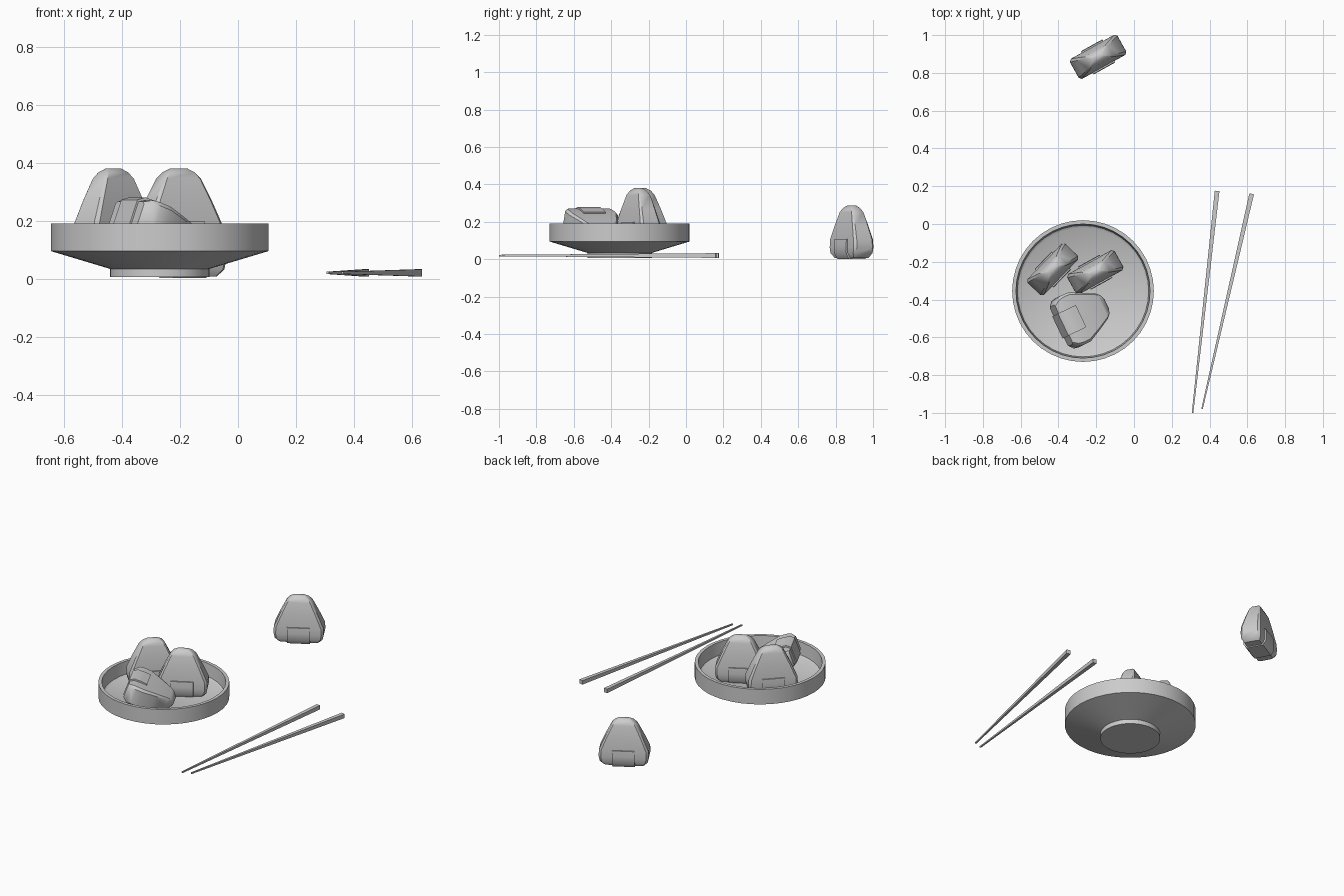
import bpy, bmesh, math
from mathutils import Matrix, Vector

if "Cube" in bpy.data.objects:
    bpy.data.objects.remove(bpy.data.objects["Cube"])


def finish(bm, name, matrix=Matrix(), angle=35):
    bmesh.ops.recalc_face_normals(bm, faces=bm.faces)
    mesh = bpy.data.meshes.new(name)
    bm.to_mesh(mesh)
    bm.free()
    ob = bpy.data.objects.new(name, mesh)
    bpy.context.collection.objects.link(ob)
    ob.matrix_world = matrix
    bpy.ops.object.select_all(action='DESELECT')
    ob.select_set(True)
    bpy.context.view_layer.objects.active = ob
    bpy.ops.object.shade_smooth_by_angle(angle=math.radians(angle))
    return ob


def loft(name, sections, matrix, chamfer=0.0):
    """Stack of chamfered rectangles: (z, half width, half thickness)."""
    bm = bmesh.new()
    rings = []
    for z, w, t in sections:
        c = chamfer * min(w, t)
        quarter = [(w, t - c), (w - c, t)] if c else [(w, t)]
        pts = []
        for sx, sy in ((1, 1), (-1, 1), (-1, -1), (1, -1)):
            q = quarter if sx * sy > 0 else quarter[::-1]
            pts += [(sx * x, sy * y, z) for x, y in q]
        rings.append([bm.verts.new(p) for p in pts])
    n = len(rings[0])
    for a, b in zip(rings, rings[1:]):
        for i in range(n):
            bm.faces.new((a[i], a[(i + 1) % n], b[(i + 1) % n], b[i]))
    bm.faces.new(rings[0])
    bm.faces.new(rings[-1])
    return finish(bm, name, matrix)


def rice_ball(tag, matrix):
    # rounded triangular body
    loft("rice_ball_" + tag, [
        (0.006, 0.115, 0.045), (0.03, 0.138, 0.059), (0.06, 0.144, 0.061),
        (0.10, 0.143, 0.060), (0.175, 0.110, 0.049), (0.25, 0.073, 0.036),
        (0.272, 0.054, 0.025), (0.286, 0.03, 0.010)], matrix, 0.22)
    # seaweed strip folded around the base
    loft("seaweed_wrap_" + tag, [
        (0.0, 0.065, 0.05), (0.025, 0.065, 0.068), (0.07, 0.065, 0.070),
        (0.105, 0.065, 0.067)], matrix)


# Plate: turned profile
profile = [(0, 0.006), (0.172, 0.006), (0.172, 0.034), (0.375, 0.095),
           (0.375, 0.19), (0.355, 0.19), (0.348, 0.112), (0.335, 0.103), (0, 0.1)]
bm = bmesh.new()
vs = [bm.verts.new((r, 0, z)) for r, z in profile]
edges = [bm.edges.new(p) for p in zip(vs, vs[1:])]
bmesh.ops.spin(bm, geom=vs + edges, cent=(0, 0, 0), axis=(0, 0, 1),
               angle=math.tau, steps=40)
bmesh.ops.remove_doubles(bm, verts=bm.verts, dist=1e-4)
finish(bm, "plate", Matrix.Translation((-0.27, -0.355, 0)))

# Upright rice balls: x, y, z, turn in degrees
for tag, x, y, z, turn in (("loose", -0.19, 0.885, 0.002, 29),
                           ("right", -0.205, -0.255, 0.094, 29),
                           ("left", -0.43, -0.24, 0.094, 46)):
    rice_ball(tag, Matrix.Translation((x, y, z)) @ Matrix.Rotation(math.radians(turn), 4, 'Z'))

# Rice ball lying on its face, tip leaning down
up = Matrix.Rotation(math.radians(25.5), 4, 'Z') @ Matrix.Rotation(math.radians(110), 4, 'Y')
rice_ball("lying", Matrix.Translation((-0.39, -0.54, 0.225)) @ up
          @ Matrix.Rotation(math.radians(90), 4, 'Z'))

# Chopsticks: square, tapering to the tip
for tag, tip, end in (("left", (0.31, -1.0, 0.02), (0.44, 0.175, 0.02)),
                      ("right", (0.36, -0.98, 0.02), (0.623, 0.16, 0.02))):
    d = Vector(end) - Vector(tip)
    m = Matrix.Translation(tip) @ d.to_track_quat('Z', 'Y').to_matrix().to_4x4()
    loft("chopstick_" + tag, [(0, 0.004, 0.004), (d.length, 0.0125, 0.0125)], m)
